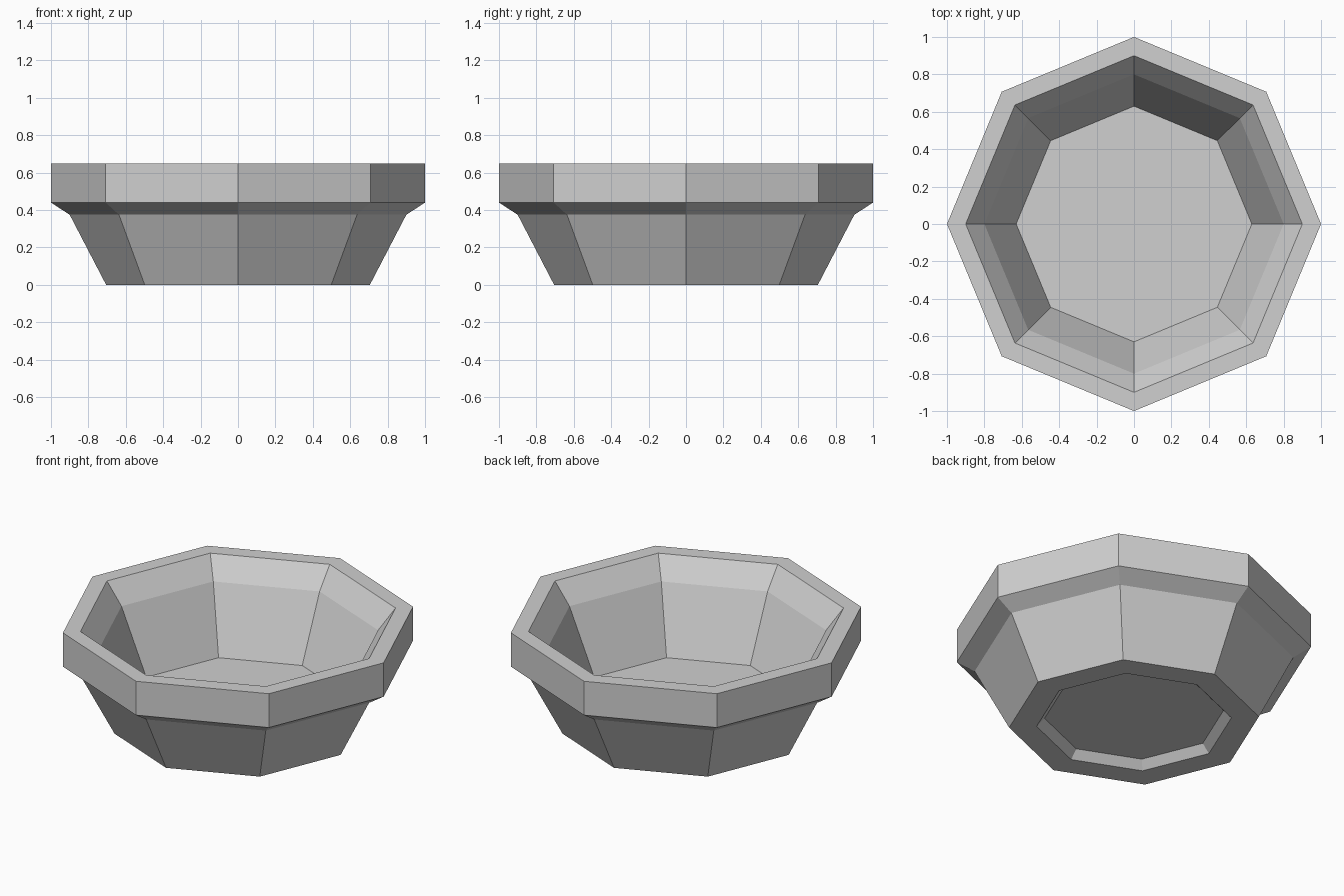
import bpy
import bmesh
import math

# Remove the default cube only
cube = bpy.data.objects.get("Cube")
if cube:
    bpy.data.objects.remove(cube, do_unlink=True)

SIDES = 8


def make_material(name, colour):
    mat = bpy.data.materials.new(name)
    mat.use_nodes = True
    mat.diffuse_color = colour
    mat.node_tree.nodes["Principled BSDF"].inputs["Base Color"].default_value = colour
    return mat


def lathe(name, profile, material):
    """Spin a (radius, z) profile around z and cap both open ends."""
    bm = bmesh.new()
    verts = [bm.verts.new((r, 0, z)) for r, z in profile]
    edges = [bm.edges.new(pair) for pair in zip(verts, verts[1:])]
    bmesh.ops.spin(bm, geom=verts + edges, cent=(0, 0, 0), axis=(0, 0, 1),
                   angle=math.tau, steps=SIDES, use_merge=False)
    bmesh.ops.remove_doubles(bm, verts=bm.verts[:], dist=0.0005)
    bmesh.ops.holes_fill(bm, edges=bm.edges[:], sides=SIDES)
    bmesh.ops.recalc_face_normals(bm, faces=bm.faces[:])
    mesh = bpy.data.meshes.new(name)
    bm.to_mesh(mesh)
    bm.free()
    mesh.materials.append(material)
    obj = bpy.data.objects.new(name, mesh)
    bpy.context.collection.objects.link(obj)
    return obj


clay = make_material("light_grey", (0.63, 0.63, 0.63, 1))

# Octagonal bowl: inner floor, inner wall, rim band, outer wall, foot recess
bowl_profile = [
    (0.63, 0.125), (0.80, 0.52), (0.90, 0.65),
    (1.00, 0.65), (1.00, 0.44), (0.90, 0.375),
    (0.705, 0.0), (0.55, 0.0), (0.505, 0.05),
]
lathe("bowl", bowl_profile, clay)
